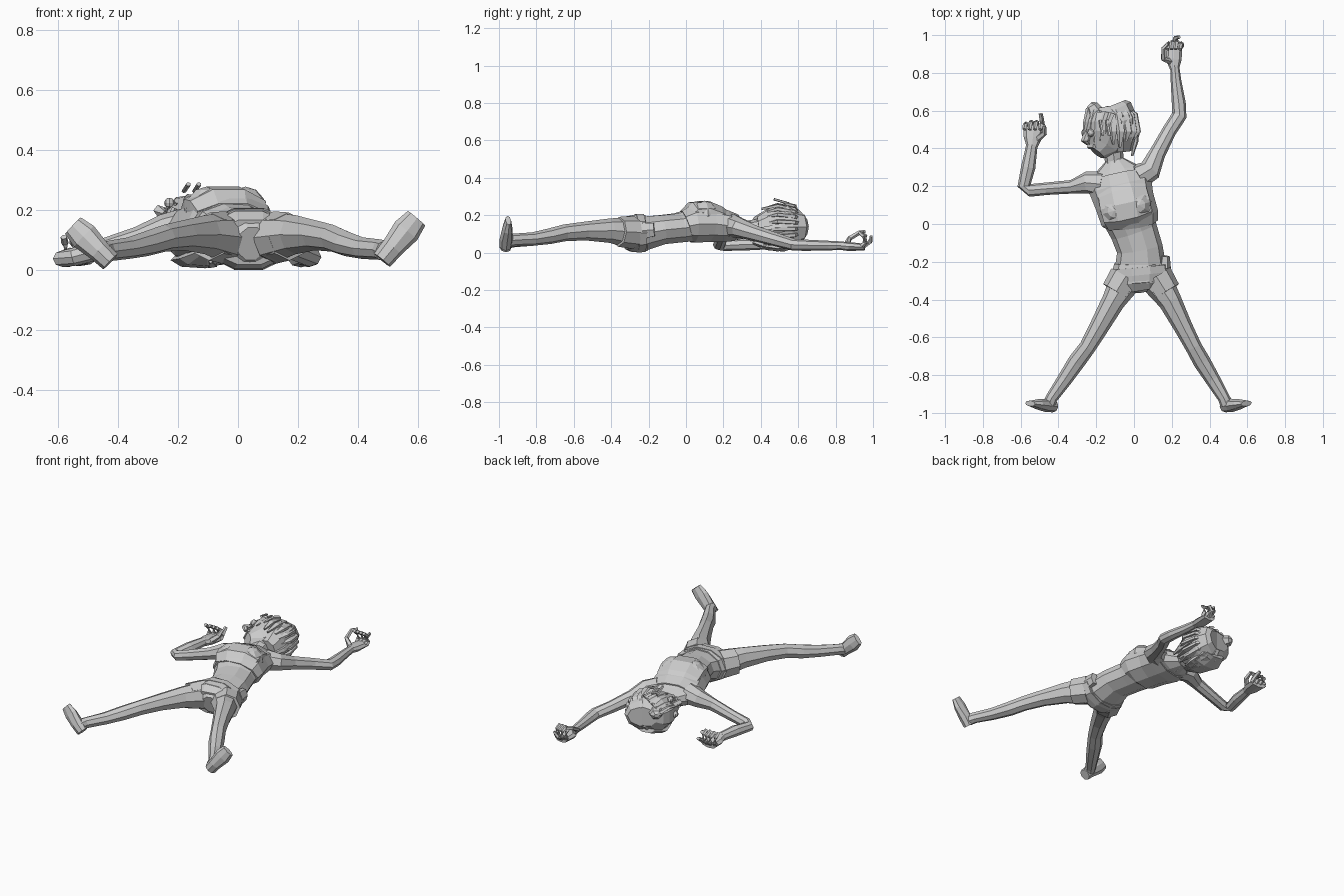
import bpy, bmesh, math, random
from mathutils import Vector

random.seed(4)
UP = Vector((0, 0, 1))


def tube(name, stations, n=8, turn=0.0):
    """Loft through stations (x, y, z, half width, half height)."""
    bm = bmesh.new()
    pts = [Vector(s[:3]) for s in stations]
    rings = []
    for i, s in enumerate(stations):
        a, b = pts[max(i - 1, 0)], pts[min(i + 1, len(pts) - 1)]
        t = (b - a).normalized()
        side = t.cross(UP)
        side = side.normalized() if side.length > 0.05 else Vector((1, 0, 0))
        up = side.cross(t).normalized()
        angles = [2 * math.pi * (k + turn) / n for k in range(n)]
        rings.append([bm.verts.new(pts[i] + side * s[3] * math.cos(w) + up * s[4] * math.sin(w)) for w in angles])
    for r, q in zip(rings, rings[1:]):
        for k in range(n):
            bm.faces.new((r[k], r[(k + 1) % n], q[(k + 1) % n], q[k]))
    bm.faces.new(rings[0][::-1])
    bm.faces.new(rings[-1])
    bmesh.ops.recalc_face_normals(bm, faces=bm.faces)
    me = bpy.data.meshes.new(name)
    bm.to_mesh(me)
    bm.free()
    ob = bpy.data.objects.new(name, me)
    bpy.context.collection.objects.link(ob)
    return ob


def ball(name, loc, scale, rot=(0, 0, 0)):
    """Faceted ellipsoid."""
    bpy.ops.mesh.primitive_uv_sphere_add(segments=8, ring_count=6, location=loc, rotation=rot)
    ob = bpy.context.object
    ob.name, ob.scale = name, scale
    return ob


# Torso lying on its back, spine curving toward the head
tube("torso", [(.045, -.345, .10, .05, .06), (.035, -.30, .115, .145, .10), (.035, -.22, .115, .135, .095),
               (.03, -.13, .135, .122, .082), (.0, -.04, .145, .125, .082), (-.025, .03, .16, .138, .09),
               (-.05, .12, .165, .15, .09), (-.075, .21, .155, .16, .08), (-.09, .28, .14, .13, .062),
               (-.10, .34, .135, .05, .045)], 10)
# Cropped top with a raised hem, fabric drawn across the chest
tube("cropped_top", [(-.018, .0, .155, .145, .088), (-.022, .03, .165, .155, .105), (-.05, .12, .165, .158, .1),
                     (-.072, .20, .155, .168, .09), (-.085, .26, .145, .15, .075)], 10)
tube("chest_fabric", [(-.025, .005, .19, .125, .055), (-.035, .045, .215, .14, .075), (-.047, .10, .22, .145, .076),
                      (-.06, .16, .2, .14, .068), (-.08, .24, .17, .115, .045), (-.09, .30, .15, .08, .04)], 8, .5)
for x, y in ((-.105, .07), (.025, .10)):
    ball("chest", (x, y, .212), (.072, .075, .078), (0, 0, .27))
# Shorts, waistband and pouch
tube("shorts", [(.04, -.335, .105, .13, .08), (.035, -.305, .112, .152, .1),
                (.035, -.25, .115, .15, .108), (.035, -.21, .118, .14, .1)], 10)
tube("waistband", [(.038, -.265, .116, .162, .107), (.034, -.225, .118, .158, .106)], 10)
tube("side_pouch", [(.16, -.23, .13, .035, .05), (.165, -.17, .135, .025, .04)], 6)

# Legs spread outward, with short cuffs and upturned feet
tube("left_leg", [(-.045, -.30, .12, .085, .083), (-.11, -.41, .13, .062, .065), (-.182, -.54, .128, .052, .05),
                  (-.245, -.65, .118, .044, .045), (-.305, -.73, .1, .046, .042), (-.365, -.82, .085, .04, .036),
                  (-.435, -.92, .075, .032, .034), (-.45, -.955, .07, .035, .036)])
tube("right_leg", [(.12, -.30, .12, .085, .083), (.192, -.41, .13, .062, .065), (.258, -.54, .128, .05, .05),
                   (.315, -.65, .118, .044, .045), (.36, -.73, .1, .046, .042), (.415, -.82, .085, .04, .036),
                   (.475, -.92, .08, .032, .034), (.49, -.955, .075, .035, .036)])
for name, s, x0 in (("left", -1, -.045), ("right", 1, .12)):
    tube(name + "_shorts_leg", [(x0, -.28, .12, .087, .088), (x0 + s * .05, -.36, .124, .08, .08)])
for name, heel, toe in (("left_foot", (-.425, -.965, .04), (-.55, -.95, .16)),
                        ("right_foot", (.48, -.965, .045), (.595, -.95, .185))):
    h, t = Vector(heel), Vector(toe)
    tube(name, [(*h, .032, .035), (*h.lerp(t, .3), .036, .038),
                (*h.lerp(t, .7), .027, .048), (*t, .015, .038)])

# Arms: one bent beside the head, one raised overhead
tube("left_arm", [(-.17, .21, .155, .07, .065), (-.25, .22, .145, .058, .052), (-.33, .197, .12, .036, .038),
                  (-.46, .187, .08, .033, .033), (-.55, .178, .055, .034, .03), (-.583, .2, .05, .034, .028),
                  (-.56, .30, .055, .038, .032), (-.54, .42, .055, .03, .026)])
tube("right_arm", [(.02, .25, .155, .07, .065), (.085, .285, .145, .06, .052), (.122, .37, .115, .044, .042),
                   (.185, .49, .08, .038, .036), (.24, .575, .055, .04, .032), (.237, .64, .052, .037, .03),
                   (.222, .76, .05, .028, .026), (.215, .84, .05, .024, .022)])
# Hands with palms up and curled fingers
tube("left_palm", [(-.54, .41, .055, .03, .026), (-.535, .46, .05, .05, .024), (-.53, .53, .045, .055, .02)])
tube("right_palm", [(.215, .82, .05, .024, .022), (.21, .87, .045, .042, .024), (.215, .955, .042, .042, .018)])
for name, bx, by, sp in (("left", -.53, .515, .028), ("right", .217, .94, .022)):
    for i in range(4):
        x = bx + (i - 1.5) * sp
        d = -.01 * abs(i - 1.5)
        tube(name + "_finger", [(x, by, .045, .015, .014), (x, by + .03 + d, .065, .014, .013),
                                (x - .004, by + .025 + d, .1, .013, .012),
                                (x - .008, by - .015, .122, .011, .01)], 5)
tube("left_index_finger", [(-.485, .52, .05, .014, .012), (-.49, .555, .08, .013, .012),
                           (-.495, .583, .095, .012, .01)], 5)
tube("left_thumb", [(-.51, .45, .055, .018, .018), (-.475, .48, .085, .015, .015), (-.475, .52, .11, .01, .01)], 5)
tube("right_index_finger", [(.215, .95, .045, .014, .012), (.22, .985, .07, .014, .012),
                            (.24, .99, .1, .009, .009)], 5)
tube("right_thumb", [(.19, .86, .055, .018, .018), (.155, .875, .09, .014, .014),
                     (.155, .93, .12, .012, .012), (.18, .955, .125, .009, .009)], 5)

# Neck and head, face turned toward -x
tube("neck", [(-.09, .27, .135, .065, .055), (-.105, .34, .14, .05, .045), (-.115, .43, .15, .055, .05)])
tube("head", [(-.195, .375, .175, .045, .04), (-.165, .415, .16, .1, .08), (-.145, .48, .155, .13, .11),
              (-.14, .54, .155, .132, .115), (-.14, .59, .155, .115, .098), (-.145, .622, .155, .075, .06)], 9)
tube("nose", [(-.245, .485, .205, .016, .014), (-.262, .44, .21, .02, .02), (-.245, .425, .2, .01, .01)], 5)
for x, z in ((-.228, .235), (-.262, .15)):
    ball("eye", (x, .483, z), (.018, .022, .018))
tube("mouth", [(-.24, .41, .16, .012, .01), (-.21, .41, .218, .012, .01)], 5)
# Hair cap and layered locks swept from crown to nape
tube("hair_cap", [(-.068, .39, .135, .06, .07), (-.07, .46, .145, .085, .108), (-.085, .54, .148, .105, .12),
                  (-.115, .60, .15, .108, .092), (-.125, .625, .15, .085, .06)], 9)
for i in range(11):
    a = math.radians(-105 + i * 20)
    cx, cz = math.cos(a), math.sin(a)
    e = random.uniform(-.03, .03)
    tube("hair_lock", [(-.12 + .06 * cx, .615, .15 + .055 * cz, .02, .014),
                       (-.11 + .112 * cx, .575, .148 + .1 * cz, .026, .014),
                       (-.10 + .118 * cx, .49, .148 + .118 * cz, .024, .013),
                       (-.10 + .1 * cx, .42 + e, .145 + .105 * cz, .006, .006)], 5)
# Loose fringe strands across the face and a side tress
for i in range(5):
    x, z = -.262 + i * .03, .2 + .015 * i
    e = random.uniform(-.03, .02)
    tube("fringe_strand", [(x + .025, .61 - .006 * i, z, .018, .01), (x + .008, .54, z + .012, .015, .009),
                           (x - .008, .46 + e, z, .004, .004)], 5)
tube("brow_tuft", [(-.2, .58, .19, .05, .04), (-.225, .625, .19, .035, .03), (-.235, .635, .19, .015, .012)], 6)
for x in (-.175, -.14):
    tube("loose_strand", [(x - .005, .55, .275, .008, .007), (x + .01, .47, .298, .009, .007)], 5)
tube("side_tress", [(.0, .57, .145, .014, .02), (.012, .51, .145, .016, .028), (.008, .44, .135, .016, .022),
                    (-.01, .36, .135, .006, .008)], 6)
tube("back_hair", [(-.13, .60, .07, .07, .025), (-.13, .52, .045, .095, .028), (-.12, .43, .05, .075, .025),
                   (-.11, .36, .07, .03, .015)], 7)

# Collar folds of the top
tube("collar_fold", [(-.19, .25, .17, .012, .014), (-.075, .2, .218, .012, .012), (.03, .30, .17, .012, .014)], 6)

# Rest the figure exactly on the ground
bpy.context.view_layer.update()
low = min((o.matrix_world @ v.co).z for o in bpy.data.objects for v in o.data.vertices)
for o in bpy.data.objects:
    o.location.z -= low
